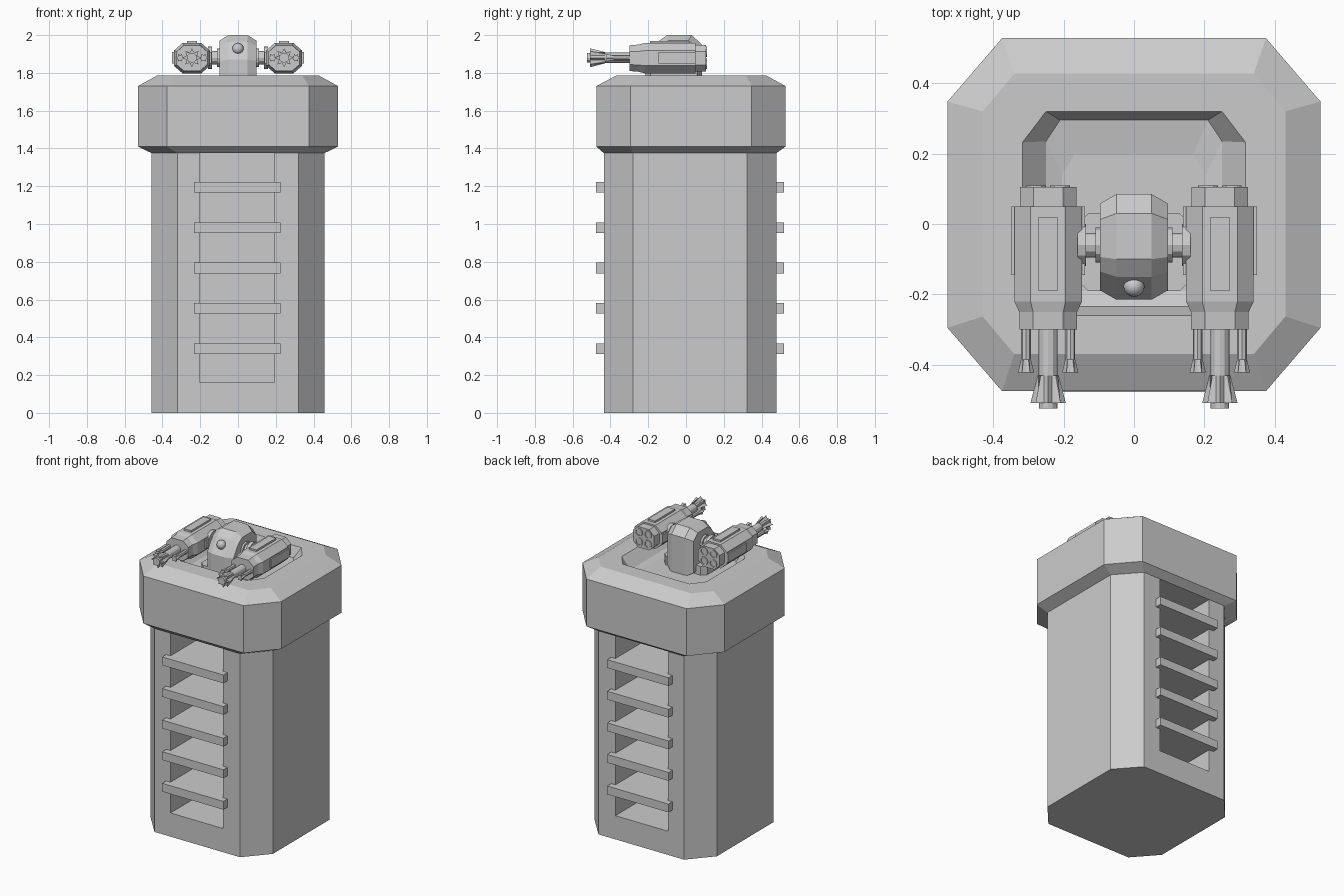
import bpy, bmesh
from math import pi, sin, cos
from mathutils import Matrix, Vector

if "Cube" in bpy.data.objects:
    bpy.data.objects.remove(bpy.data.objects["Cube"], do_unlink=True)

GREY = (0.6, 0.6, 0.6, 1)
mat = bpy.data.materials.new("plain grey")
mat.use_nodes = True
mat.diffuse_color = GREY
mat.node_tree.nodes["Principled BSDF"].inputs["Base Color"].default_value = GREY


def finish(name, bm):
    bmesh.ops.recalc_face_normals(bm, faces=bm.faces)
    me = bpy.data.meshes.new(name)
    bm.to_mesh(me)
    bm.free()
    me.materials.append(mat)
    ob = bpy.data.objects.new(name, me)
    bpy.context.collection.objects.link(ob)
    return ob


def loft(name, rings):
    """Closed solid through rings of equal point count."""
    bm = bmesh.new()
    rows = [[bm.verts.new(p) for p in ring] for ring in rings]
    n = len(rows[0])
    for a, b in zip(rows, rows[1:]):
        for i in range(n):
            j = (i + 1) % n
            bm.faces.new((a[i], a[j], b[j], b[i]))
    bm.faces.new(rows[0][::-1])
    bm.faces.new(rows[-1])
    return finish(name, bm)


def octagon(half, b0, b1, ca, cb):
    """Rectangle with its corners cut by ca and cb."""
    h, c = half, half - ca
    return [(-c, b0), (c, b0), (h, b0 + cb), (h, b1 - cb),
            (c, b1), (-c, b1), (-h, b1 - cb), (-h, b0 + cb)]


def level(z, *shape):
    return [(x, y, z) for x, y in octagon(*shape)]


def box(name, x, y, z):
    bm = bmesh.new()
    bmesh.ops.create_cube(bm, size=1)
    for v in bm.verts:
        v.co = Vector(r[0] + (c + 0.5) * (r[1] - r[0]) for c, r in zip(v.co, (x, y, z)))
    return finish(name, bm)


def turned(name, x, z, profile, sides=12, star=1.0):
    """Rings (y, radius) along y; star pulls in every other point of the last ring."""
    rings = []
    for k, (y, r) in enumerate(profile):
        ring = []
        for i in range(sides):
            a = 2 * pi * i / sides
            q = r * (star if k == len(profile) - 1 and i % 2 else 1)
            ring.append((x + q * cos(a), y, z + q * sin(a)))
        rings.append(ring)
    return loft(name, rings)


# tower column with a deep slot in the front and the back
foot = (0.457, -0.435, 0.478, 0.137, 0.155)
tower = loft("tower", [level(0, *foot), level(1.375, *foot)])
for side, span in (("front", (-0.6, -0.03)), ("back", (0.07, 0.6))):
    cutter = box(side + "_slot_cutter", (-0.2, 0.193), span, (0.16, 1.5))
    cutter.hide_render = True
    mod = tower.modifiers.new("slot", 'BOOLEAN')
    mod.operation, mod.object, mod.solver = 'DIFFERENCE', cutter, 'EXACT'
    bpy.context.view_layer.objects.active = tower
    bpy.ops.object.modifier_apply(modifier=mod.name)
    bpy.data.objects.remove(cutter, do_unlink=True)

# slats across the slots
for i in range(5):
    z = 0.34 + 0.2135 * i
    box(f"slat_{i + 1}", (-0.233, 0.225), (-0.477, 0.52), (z - 0.028, z + 0.028))

# wide head with a sunken well in its top
rim = (0.53, -0.475, 0.528, 0.155, 0.18)
loft("head", [
    level(1.375, *foot), level(1.41, *rim), level(1.73, *rim),
    level(1.785, 0.43, -0.37, 0.427, 0.09, 0.107),
    level(1.785, 0.317, -0.26, 0.32, 0.067, 0.088),
    level(1.715, 0.25, -0.235, 0.295, 0.04, 0.06),
    level(1.70, 0.205, -0.19, 0.198, 0.037, 0.058)])

# turret base and central housing
loft("turret_base", [level(z, 0.16, -0.19, 0.03, 0.03, 0.03) for z in (1.69, 1.76)])
side = [(-0.215, 1.69), (-0.215, 1.87), (-0.15, 1.965), (-0.1, 2.0),
        (0.03, 2.0), (0.085, 1.95), (0.085, 1.69)]
cy, cz = -0.065, 1.84
loft("turret_housing", [
    [(x, cy + (y - cy) * k, cz + (z - cz) * (k if x and abs(x) > 0.06 else 1)) for y, z in side]
    for x, k in ((-0.097, 0.82), (-0.05, 1), (0.05, 1), (0.097, 0.82))])

# sensor eye on the sloped front
bm = bmesh.new()
bmesh.ops.create_uvsphere(bm, u_segments=16, v_segments=8, radius=0.03,
                          matrix=Matrix.Translation((0, -0.177, 1.928)))
eye = finish("sensor_eye", bm)
eye.data.shade_smooth()

# a gun pod on each side
GX, GZ = 0.244, 1.88
for s, tag in ((1, "left"), (-1, "right")):
    gx = s * GX

    # pivot arm with a flange
    for part, r, x0, x1 in (("pivot_arm", 0.035, 0.08, 0.18), ("inner_flange", 0.05, 0.09, 0.11),
                            ("outer_flange", 0.06, 0.137, 0.16)):
        bm = bmesh.new()
        bmesh.ops.create_cone(bm, cap_ends=True, segments=12, radius1=r, radius2=r, depth=x1 - x0,
                              matrix=Matrix.Translation((s * (x0 + x1) / 2, -0.06, GZ))
                              @ Matrix.Rotation(pi / 2, 4, 'Y'))
        finish(f"{tag}_{part}", bm)

    # stepped eight-sided body
    sections = [(0.105, 0.08, 0.07), (0.05, 0.08, 0.07), (0.05, 0.096, 0.08),
                (-0.22, 0.096, 0.08), (-0.25, 0.082, 0.072), (-0.3, 0.082, 0.068)]
    loft(f"{tag}_gun_body", [
        [(gx + x, y, GZ - 0.002 + z) for x, z in octagon(w, -h, h, w * 0.48, h * 0.5)]
        for y, w, h in sections])
    box(f"{tag}_gun_top_panel", (gx - 0.027, gx + 0.027), (-0.19, 0.02), (1.94, 1.97))
    box(f"{tag}_gun_side_rail", (gx - 0.105, gx + 0.105), (-0.145, 0.05), (1.85, 1.91))

    # main barrel with a serrated muzzle
    turned(f"{tag}_barrel", gx, GZ, [(-0.29, 0.027), (-0.44, 0.027)])
    turned(f"{tag}_muzzle", gx, GZ, [(-0.43, 0.03), (-0.508, 0.05)], 16, 0.58)
    turned(f"{tag}_muzzle_tip", gx, GZ, [(-0.44, 0.026), (-0.524, 0.026)])

    # two small barrels beside it
    for d, where in ((-0.063, "low_x"), (0.063, "high_x")):
        turned(f"{tag}_small_barrel_{where}", gx + d, GZ, [(-0.29, 0.014), (-0.39, 0.014)], 8)
        turned(f"{tag}_small_muzzle_{where}", gx + d, GZ, [(-0.385, 0.014), (-0.422, 0.023)], 12, 0.6)

    # four exhaust tubes at the rear
    for dx in (-0.034, 0.034):
        for dz in (-0.032, 0.032):
            turned(f"{tag}_exhaust", gx + dx, GZ + dz,
                   [(0.09, 0.028), (0.11, 0.028), (0.11, 0.021), (0.1, 0.021)])
